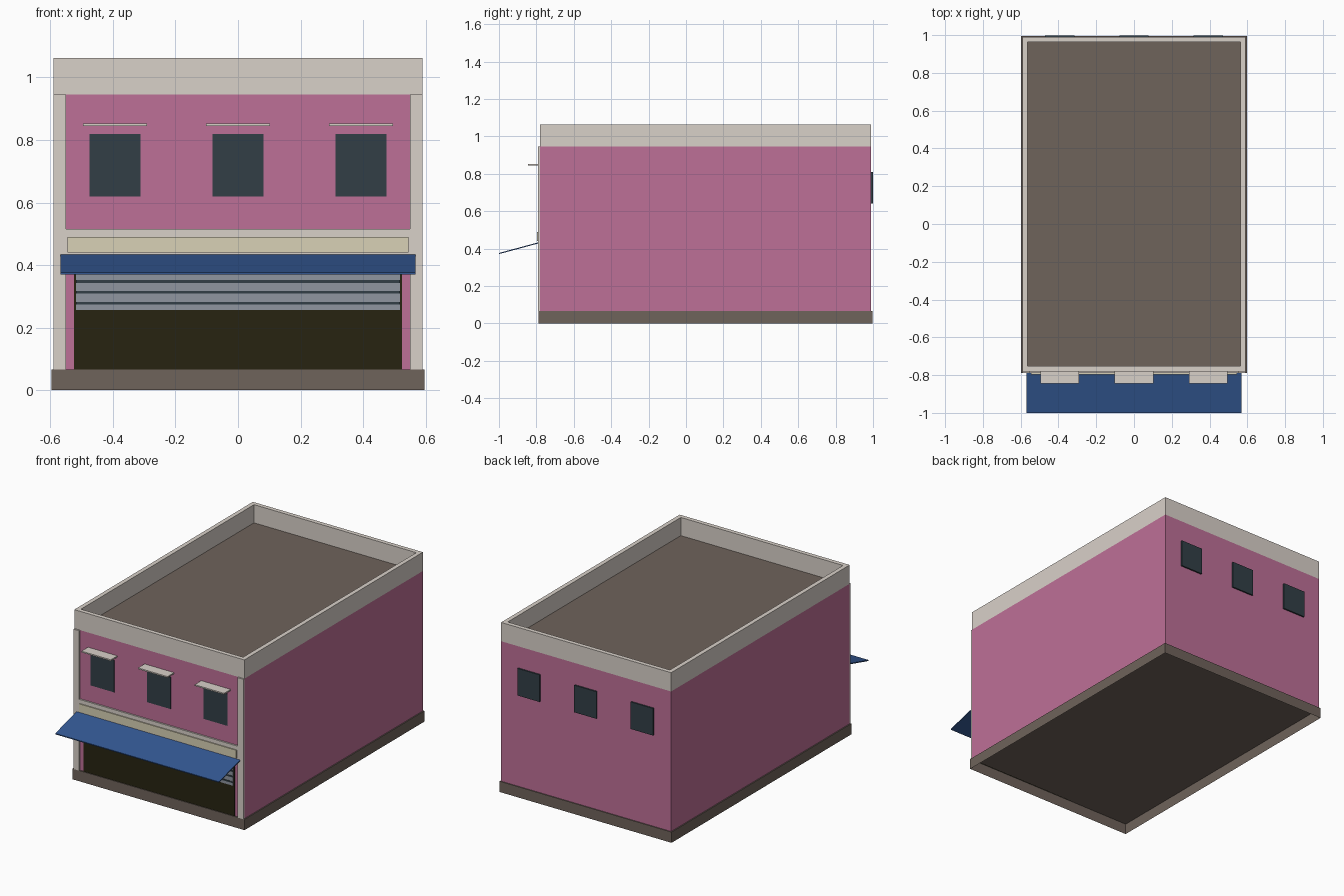
import bpy, bmesh

old = bpy.data.objects.get("Cube")
if old:
    bpy.data.objects.remove(old, do_unlink=True)


def linear(c):
    c /= 255
    return c / 12.92 if c <= 0.04045 else ((c + 0.055) / 1.055) ** 2.4


def material(name, r, g, b):
    m = bpy.data.materials.new(name)
    colour = (linear(r), linear(g), linear(b), 1)
    m.use_nodes = True
    m.diffuse_color = colour
    bsdf = next(n for n in m.node_tree.nodes if n.type == 'BSDF_PRINCIPLED')
    bsdf.inputs["Base Color"].default_value = colour
    bsdf.inputs["Roughness"].default_value = 0.9
    return m


pink = material("pink_plaster", 190, 112, 151)
cream = material("cream_trim", 217, 209, 201)
brown = material("brown_concrete", 111, 99, 91)
glass = material("dark_glass", 50, 63, 70)
opening = material("dark_opening", 39, 36, 17)
metal = material("grey_metal", 144, 150, 160)
sign = material("pale_sign", 216, 209, 182)
blue = material("blue_canvas", 51, 88, 147)


def box(name, mat, x, y, z, open_sides=(), edit=None):
    """Box between (low, high) ranges; open_sides lists z directions left out."""
    bm = bmesh.new()
    bmesh.ops.create_cube(bm, size=1)
    for v in bm.verts:
        v.co = [r[0] if c < 0 else r[1] for c, r in zip(v.co, (x, y, z))]
    bm.normal_update()
    gone = [f for f in bm.faces if round(f.normal.z) in open_sides]
    bmesh.ops.delete(bm, geom=gone, context='FACES')
    if edit:
        edit(bm)
    mesh = bpy.data.meshes.new(name)
    bm.to_mesh(mesh)
    bm.free()
    obj = bpy.data.objects.new(name, mesh)
    bpy.context.scene.collection.objects.link(obj)
    mesh.materials.append(mat)
    return obj


def span(centre, half):
    return (centre - half, centre + half)


FRONT, BACK = -0.78, 0.99
BASE, EAVES, TOP = 0.067, 0.945, 1.063
HALF = 0.59

# Plinth, hollow underneath, and the main walls
box("plinth", brown, span(0, 0.597), (FRONT - 0.008, BACK + 0.006), (0, BASE), open_sides=(-1,))
box("walls", pink, span(0, HALF), (FRONT, BACK), (BASE, EAVES), open_sides=(-1, 1))


# Parapet with the sunken flat roof inside
def sink_roof(bm):
    roof = max(bm.faces, key=lambda f: f.calc_center_median().z)
    bmesh.ops.inset_region(bm, faces=[roof], thickness=0.027, use_even_offset=True)
    for v in roof.verts:
        v.co.z = EAVES + 0.004
    # a second loop keeps the rim of the parapet level
    rim = bmesh.ops.inset_region(bm, faces=[roof], thickness=0)
    for v in {v for f in rim["faces"] for v in f.verts} - set(roof.verts):
        if abs(v.co.x) < HALF - 0.01:
            v.co.z = TOP
    roof.material_index = 1


parapet = box("parapet_and_roof", cream, span(0, HALF), (FRONT, BACK), (EAVES, TOP), edit=sink_roof)
parapet.data.materials.append(brown)

# Front trim: corner pilasters, floor band and blank sign board
for side, s in (("right", -1), ("left", 1)):
    box(side + "_pilaster", cream, span(s * 0.57, 0.02), (FRONT - 0.01, FRONT), (BASE, EAVES))
box("floor_band", cream, span(0, 0.55), (FRONT - 0.01, FRONT), (0.42, 0.515))
box("sign_board", sign, span(0, 0.545), (FRONT - 0.016, FRONT - 0.01), (0.44, 0.49))

# Windows on the front and back, hoods over the front ones
for label, x in (("right", -0.393), ("middle", 0), ("left", 0.393)):
    box(label + "_front_window", glass, span(x, 0.082), (FRONT - 0.004, FRONT), (0.62, 0.82))
    box(label + "_window_hood", cream, span(x, 0.102), (-0.845, FRONT), (0.845, 0.853))
    box(label + "_back_window", glass, span(x, 0.077), (BACK, BACK + 0.009), (0.64, 0.81))

# Shop opening with a half-raised roller shutter
box("shop_opening", opening, span(0, 0.525), (FRONT - 0.004, FRONT), (BASE, 0.42))
box("roller_shutter", metal, span(0, 0.518), (FRONT - 0.007, FRONT - 0.004), (0.256, 0.42))
for i in range(4):
    box(f"shutter_groove_{i + 1}", glass, span(0, 0.518), (FRONT - 0.01, FRONT - 0.007),
        span(0.278 + 0.035 * i, 0.0045))


# Sloping awning
def slope(bm):
    for v in bm.verts:
        v.co.z += (v.co.y - FRONT) * 0.27


box("awning", blue, span(0, 0.568), (-1, FRONT), (0.43, 0.436), edit=slope)
